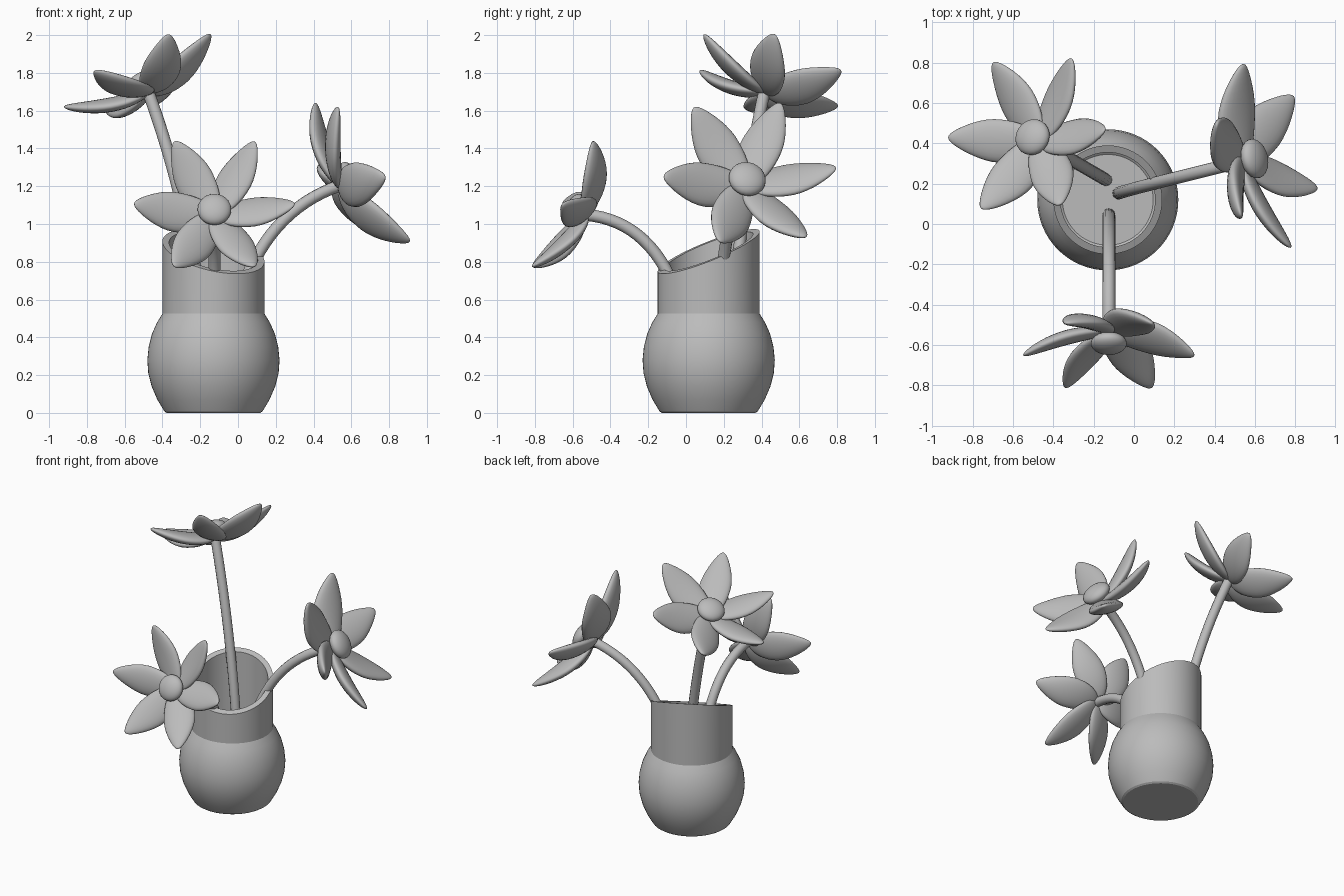
import bpy, bmesh, math
from mathutils import Vector, Matrix

cube = bpy.data.objects.get("Cube")
if cube:
    bpy.data.objects.remove(cube, do_unlink=True)

grey = bpy.data.materials.new("clay grey")
grey.use_nodes = True
grey.diffuse_color = (0.5, 0.5, 0.5, 1)
grey.node_tree.nodes["Principled BSDF"].inputs["Base Color"].default_value = (0.5, 0.5, 0.5, 1)


def add_object(name, data):
    obj = bpy.data.objects.new(name, data)
    bpy.context.collection.objects.link(obj)
    data.materials.append(grey)
    return obj


def mesh_object(name, bm, sharp=35):
    bmesh.ops.recalc_face_normals(bm, faces=bm.faces)
    mesh = bpy.data.meshes.new(name)
    bm.to_mesh(mesh)
    bm.free()
    obj = add_object(name, mesh)
    bpy.ops.object.select_all(action='DESELECT')
    obj.select_set(True)
    bpy.context.view_layer.objects.active = obj
    bpy.ops.object.shade_smooth_by_angle(angle=math.radians(sharp))
    return obj


# Vase: lathed rings, with the rim cut along a tilted plane
def make_vase(centre, segments=64):
    base, neck, wall = 0.26, 0.27, 0.035
    bulge = [(base - 0.012, 0), (base, 0.008), (0.297, 0.07), (0.327, 0.14), (0.345, 0.21),
             (0.35, 0.28), (0.343, 0.35), (0.325, 0.42), (0.298, 0.48), (neck, 0.525)]
    inside = [(r - wall, z) for r, z in bulge[:1:-1]] + [(base - wall, 0.04)]
    rim = [(neck, None), (neck - wall, None)]
    bm = bmesh.new()
    rings = []
    for r, z in bulge + rim + inside:
        ring = []
        for i in range(segments):
            a = math.tau * i / segments
            x, y = r * math.cos(a), r * math.sin(a)
            height = 0.855 - 0.2 * x + 0.39 * y if z is None else z
            ring.append(bm.verts.new((x, y, height)))
        rings.append(ring)
    for low, high in zip(rings, rings[1:]):
        for i in range(segments):
            j = (i + 1) % segments
            bm.faces.new((low[i], low[j], high[j], high[i]))
    bm.faces.new(rings[0])
    bm.faces.new(rings[-1])
    mesh_object("vase", bm, 25).location = centre


# Petal: a sphere stretched outward, tapered at the tip, rolled like a
# propeller blade so neighbours overlap, and bent into a cup
def make_petal(name, frame, angle):
    roll = Matrix.Rotation(math.radians(-22), 3, 'X')
    bm = bmesh.new()
    bmesh.ops.create_uvsphere(bm, u_segments=24, v_segments=20, radius=1)
    for v in bm.verts:
        t = (v.co.z + 1) / 2
        taper = 1 - 0.38 * max(0, 2 * t - 1) ** 1.6
        v.co = roll @ Vector((t, 0.25 * taper * v.co.x, 0.088 * v.co.y))
        v.co.z += 0.3 * t * t
    bm.transform(frame @ Matrix.Rotation(angle, 4, 'Z'))
    mesh_object(name, bm, 80)


# Flower: six petals around a flattened heart
def make_flower(name, tip_centre, facing, first_tip, radius):
    n = Vector(facing).normalized()
    u = Vector(first_tip)
    u = (u - n * u.dot(n)).normalized()
    base = Vector(tip_centre) - n * 0.3 * radius
    frame = Matrix((u, n.cross(u), n)).transposed().to_4x4()
    frame = Matrix.Translation(base) @ frame @ Matrix.Scale(radius, 4)
    for i in range(6):
        make_petal(f"{name}_petal_{i + 1}", frame, i * math.tau / 6)
    bm = bmesh.new()
    bmesh.ops.create_uvsphere(bm, u_segments=24, v_segments=16, radius=1)
    bm.transform(frame @ Matrix.Translation((0, 0, 0.15)) @ Matrix.Diagonal((0.21, 0.21, 0.11, 1)))
    mesh_object(name + "_heart", bm, 80)
    return base


# Stem: a bent round tube from the vase floor to the flower
def make_stem(name, foot, bend, head):
    foot, bend, head = Vector(foot), Vector(bend), Vector(head)
    curve = bpy.data.curves.new(name, 'CURVE')
    curve.dimensions = '3D'
    curve.bevel_depth = 0.032
    curve.bevel_resolution = 4
    curve.resolution_u = 24
    curve.use_fill_caps = True
    spline = curve.splines.new('BEZIER')
    spline.bezier_points.add(1)
    for point, end in zip(spline.bezier_points, (foot, head)):
        point.handle_left_type = point.handle_right_type = 'FREE'
        point.co = end
        inner = end + (bend - end) * 2 / 3
        point.handle_left = inner if end is head else end
        point.handle_right = inner if end is foot else end
    add_object(name, curve)


make_vase((-0.13, 0.12, 0))

# Each flower: name, tip centre, facing, first tip direction, radius, stem foot, stem bend
flowers = [
    ("front_flower", (-0.125, -0.65, 1.105), (0, -0.9, 0.436), (1, 0, 0), 0.425,
     (-0.125, 0.045, 0.03), (-0.125, 0.02, 1.0)),
    ("left_flower", (0.658, 0.338, 1.273), (0.848, 0.194, 0.492), (-0.24, 0.92, 0.05), 0.472,
     (-0.075, 0.153, 0.03), (-0.055, 0.165, 1.0)),
    ("right_flower", (-0.532, 0.448, 1.81), (-0.438, 0.26, 0.86), (0.77, 0.04, 0.38), 0.435,
     (-0.14, 0.22, 0.03), (-0.2, 0.255, 0.95)),
]
for name, centre, facing, tip, radius, foot, bend in flowers:
    head = make_flower(name, centre, facing, tip, radius)
    make_stem(name + "_stem", foot, bend, head)
